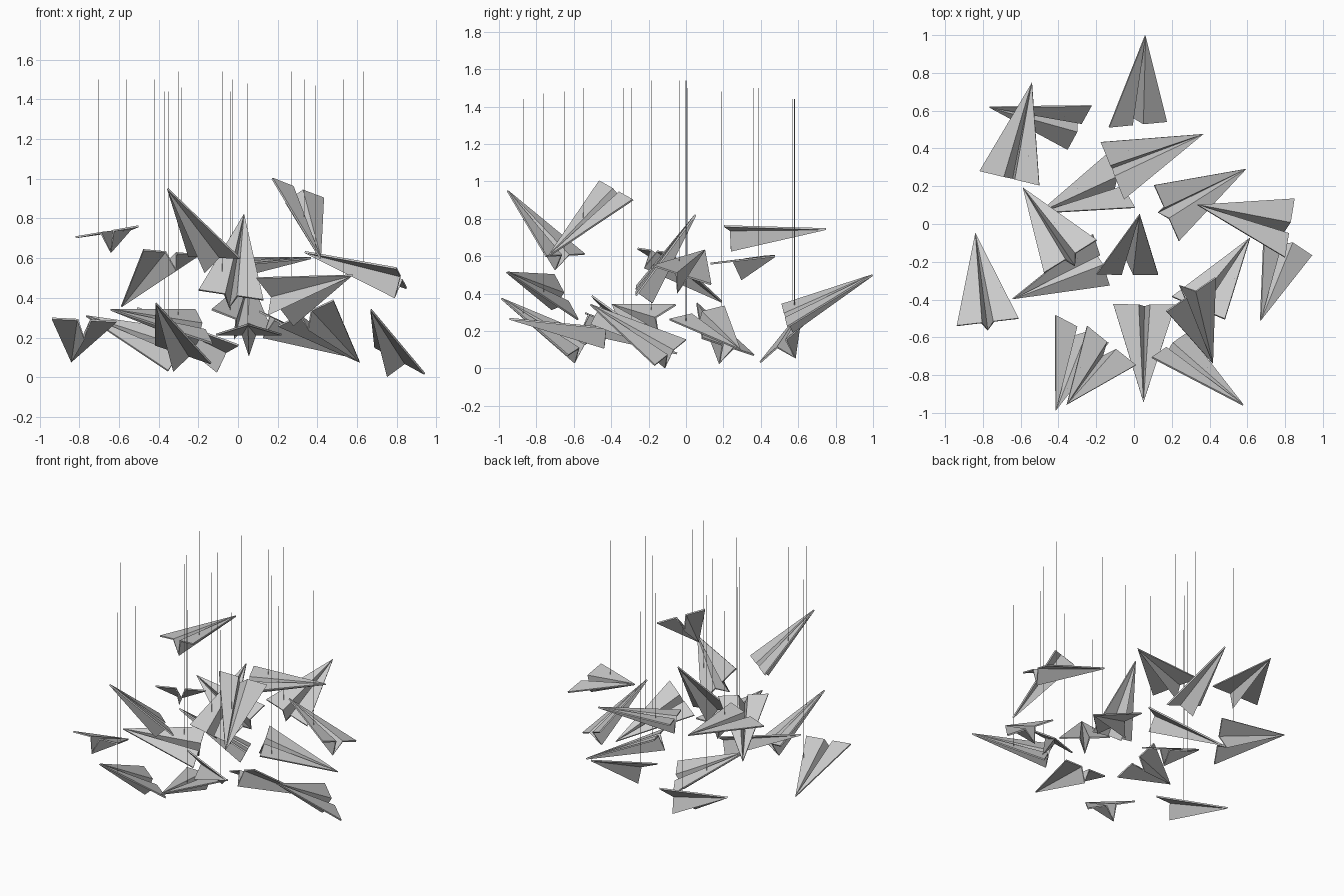
import bpy, bmesh, math
from mathutils import Vector, Matrix

if "Cube" in bpy.data.objects:
    bpy.data.objects.remove(bpy.data.objects["Cube"])

LENGTH, HALF_SPAN, ROOT, KEEL, THICK = 0.52, 0.165, 0.033, 0.105, 0.01

# nose, tail centre, height of right wing tip above left wing tip
POSES = [
    ((.06, 1.0, .50), (.02, .525, .28), -.12),
    ((-.54, .75, .745), (-.66, .24, .733), .055),
    ((-.77, .62, .31), (-.285, .51, .13), .20),
    ((.365, .475, .60), (-.112, .283, .58), -.04),
    ((-.50, .06, .345), (-.082, .222, .12), -.09),
    ((-.58, .18, .365), (-.345, -.16, .62), -.025),
    ((-.64, -.395, .34), (-.175, -.19, .255), .17),
    ((-.84, -.05, .08), (-.775, -.518, .288), -.015),
    ((.03, .05, .82), (-.035, -.265, .415), -.05),
    ((.59, .29, .10), (.175, .06, .295), -.07),
    ((.34, .10, .63), (.82, -.02, .50), -.10),
    ((.67, -.51, .34), (.815, -.085, .085), .135),
    ((.61, -.08, .08), (.345, -.44, .32), .13),
    ((.415, -.735, .60), (.302, -.375, .95), .10),
    ((.58, -.96, .515), (.185, -.64, .38), .24),
    ((.05, -.94, .265), (.055, -.43, .215), 0),
    ((-.355, -.955, .95), (-.12, -.645, .605), .01),
    ((-.415, -.99, .375), (-.275, -.555, .115), .094),
]

# thread x, y and top height, by plane number
THREADS = {0: (-.04, .58, 1.44), 1: (-.56, .36, 1.5), 2: (-.37, .57, 1.44),
           3: (-.03, .39, 1.5), 4: (-.30, .19, 1.48), 5: (-.42, .01, 1.5),
           6: (-.30, -.185, 1.54), 7: (-.705, -.335, 1.5), 8: (-.08, -.185, 1.54),
           9: (.27, .0, 1.54), 10: (.63, -.035, 1.54), 12: (.53, -.29, 1.5),
           13: (.335, -.55, 1.5), 14: (.39, -.76, 1.47), 15: (.05, -.65, 1.48),
           16: (-.285, -.76, 1.46), 17: (-.35, -.87, 1.44)}


def folded_sheet():
    """Paper dart along +y: two wings and a V-shaped keel meeting at the nose."""
    h = LENGTH / 2
    bm = bmesh.new()
    nose = bm.verts.new((0, h, 0))
    tail = [bm.verts.new((x, -h, z)) for x, z in
            ((-HALF_SPAN, 0), (-ROOT, 0), (0, -KEEL), (ROOT, 0), (HALF_SPAN, 0))]
    for a, b in zip(tail, tail[1:]):
        bm.faces.new((nose, a, b))
    mesh = bpy.data.meshes.new("paper_dart")
    bm.to_mesh(mesh)
    bm.free()
    return mesh


def pose_matrix(nose, tail, rise):
    nose, tail = Vector(nose), Vector(tail)
    fwd = (nose - tail).normalized()
    side = fwd.cross(Vector((0, 0, 1))).normalized()
    up = side.cross(fwd)
    roll = math.asin(max(-1, min(1, rise / (2 * HALF_SPAN * up.z))))
    right = side * math.cos(roll) + up * math.sin(roll)
    up = right.cross(fwd)
    m = Matrix((right, fwd, up)).transposed().to_4x4()
    m.translation = (nose + tail) / 2
    return m


def thread(name, x, y, z0, z1):
    bpy.ops.mesh.primitive_cylinder_add(vertices=6, radius=0.0015, depth=z1 - z0,
                                        location=(x, y, (z0 + z1) / 2))
    bpy.context.object.name = name


# paper planes and their hanging threads
sheet = folded_sheet()
for i, pose in enumerate(POSES):
    plane = bpy.data.objects.new(f"paper_plane_{i + 1}", sheet)
    bpy.context.collection.objects.link(plane)
    m = pose_matrix(*pose)
    plane.matrix_world = m
    sol = plane.modifiers.new("paper_thickness", 'SOLIDIFY')
    sol.thickness, sol.offset = THICK, 0
    if i in THREADS:
        x, y, top = THREADS[i]
        n, c = m.col[2].xyz, m.translation
        z = c.z - (n.x * (x - c.x) + n.y * (y - c.y)) / n.z
        thread(f"hanging_thread_{i + 1}", x, y, z, top)
